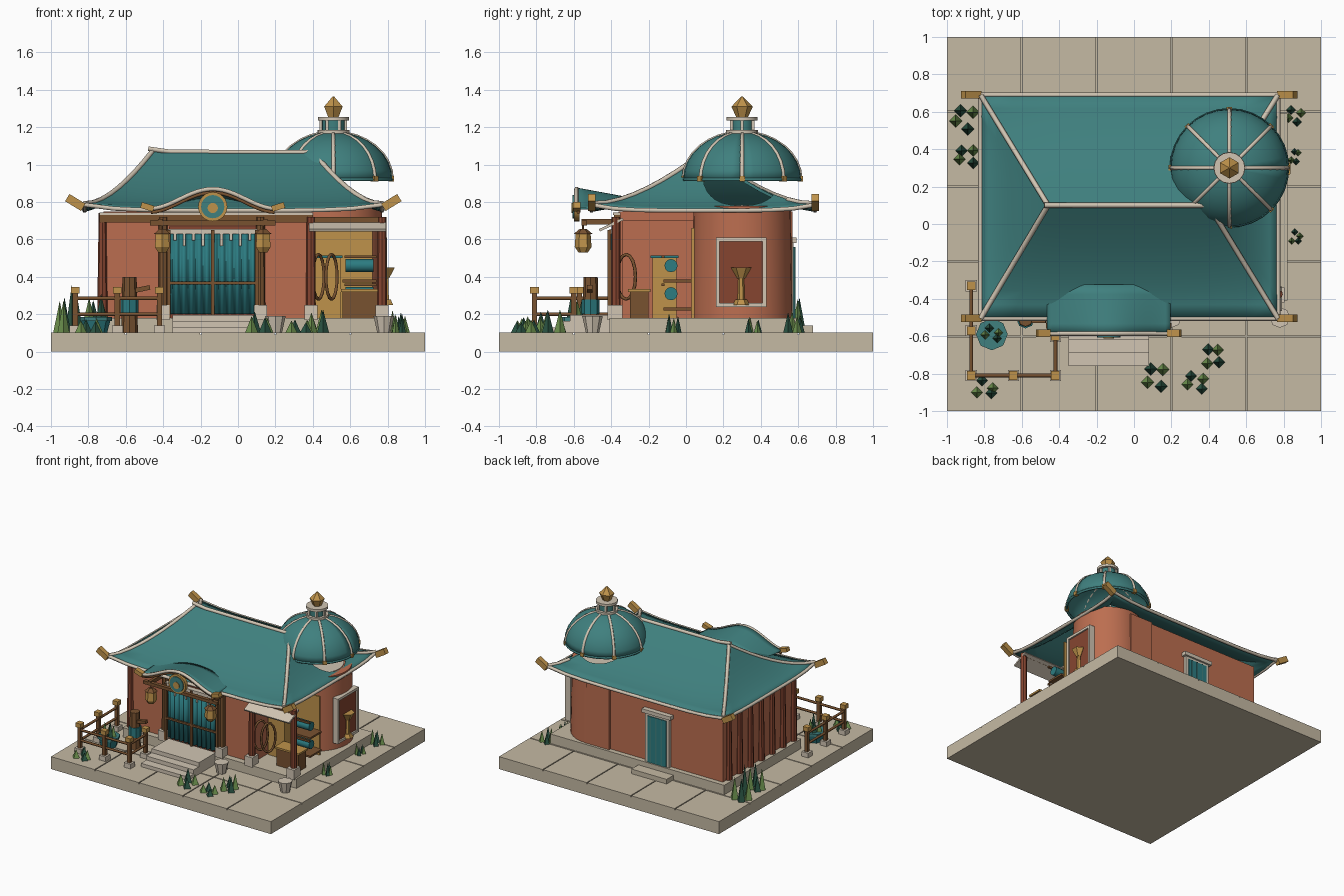
import bpy, bmesh, math, random
from mathutils import Vector, Matrix

if "Cube" in bpy.data.objects:
    bpy.data.objects.remove(bpy.data.objects["Cube"])
random.seed(4)

def mat(name, r, g, b):
    m = bpy.data.materials.new(name)
    m.diffuse_color = (r, g, b, 1)
    m.use_nodes = True
    m.node_tree.nodes["Principled BSDF"].inputs["Base Color"].default_value = m.diffuse_color
    return m

TEAL = mat("roof teal", .05, .215, .21)
CLOTH = mat("cloth teal", .025, .20, .22)
WALL = mat("terracotta", .50, .155, .08)
STONE = mat("sand stone", .56, .49, .37)
TRIM = mat("pale trim", .64, .56, .45)
GOLD = mat("gold", .52, .29, .07)
WOOD = mat("brown wood", .19, .085, .03)
RED = mat("dark red wood", .24, .06, .03)
DARKG = mat("dark green", .025, .095, .06)
LIGHTG = mat("light green", .16, .30, .08)

def add(name, bm, m, smooth=False):
    bmesh.ops.recalc_face_normals(bm, faces=bm.faces)
    me = bpy.data.meshes.new(name)
    bm.to_mesh(me); bm.free()
    me.materials.append(m)
    o = bpy.data.objects.new(name, me)
    bpy.context.collection.objects.link(o)
    if smooth:
        bpy.ops.object.select_all(action='DESELECT')
        o.select_set(True)
        bpy.context.view_layer.objects.active = o
        bpy.ops.object.shade_smooth_by_angle(angle=math.radians(40))
    return o

def box(name, x0, x1, y0, y1, z0, z1, m, rot=None):
    bm = bmesh.new()
    M = Matrix.Translation(((x0+x1)/2, (y0+y1)/2, (z0+z1)/2))
    if rot: M = M @ Matrix.Rotation(rot[1], 4, rot[0])
    bmesh.ops.create_cube(bm, size=1, matrix=M @ Matrix.Diagonal((x1-x0, y1-y0, z1-z0, 1)))
    return add(name, bm, m)

def cyl(name, x, y, z0, z1, r0, r1, n, m, smooth=False):
    bm = bmesh.new()
    bmesh.ops.create_cone(bm, cap_ends=True, segments=n, radius1=r0, radius2=r1, depth=z1-z0,
                          matrix=Matrix.Translation((x, y, (z0+z1)/2)))
    return add(name, bm, m, smooth)

def disc(name, x, y, z, r, d, n, m, axis='X'):
    bm = bmesh.new()
    bmesh.ops.create_cone(bm, cap_ends=True, segments=n, radius1=r, radius2=r, depth=d,
                          matrix=Matrix.Translation((x, y, z)) @ Matrix.Rotation(math.pi/2, 4, axis))
    return add(name, bm, m, True)

def tube(name, pts, r, m, cyclic=False):
    c = bpy.data.curves.new(name, 'CURVE')
    c.dimensions = '3D'; c.bevel_depth = r; c.bevel_resolution = 1; c.use_fill_caps = True
    s = c.splines.new('POLY'); s.points.add(len(pts)-1); s.use_cyclic_u = cyclic
    for p, q in zip(s.points, pts): p.co = (*q, 1)
    c.materials.append(m)
    o = bpy.data.objects.new(name, c)
    bpy.context.collection.objects.link(o)
    return o

def sheet(name, f, nu, nv, m, thick, smooth=True):
    bm = bmesh.new()
    g = [[bm.verts.new(f(i/nu, j/nv)) for j in range(nv+1)] for i in range(nu+1)]
    for i in range(nu):
        for j in range(nv):
            bm.faces.new((g[i][j], g[i+1][j], g[i+1][j+1], g[i][j+1]))
    o = add(name, bm, m, smooth)
    s = o.modifiers.new("thickness", 'SOLIDIFY'); s.thickness = thick; s.offset = 0
    return o

# paved base, five by five slabs
box("base", -1, 1, -1, 1, 0, .092, STONE)
for i in range(5):
    for j in range(5):
        x, y = -1+.4*i, -1+.4*j
        box("paving", x+.004*(i > 0), x+.4-.004*(i < 4), y+.004*(j > 0), y+.4-.004*(j < 4), .09, .102, STONE)
box("platform", -.76, .82, -.41, .59, .1, .18, STONE)
for i in range(3):
    box("step", -.35, .08, -.76+.07*i, -.4, .1, .13+.033*i, TRIM)

# walls: main hall, round tower and the strip joining them
box("hall_walls", -.72, .38, -.36, .55, .18, .75, WALL)
box("back_wall", .3, .51, .08, .57, .18, .75, WALL)
TX, TY = .51, .3
cyl("tower_wall", TX, TY, .18, .78, .27, .26, 32, WALL, True)
cyl("tower_ceiling", TX, TY, .775, .785, .2, .2, 24, TRIM)
box("front_beam", -.74, .4, -.385, -.35, .69, .73, WOOD)
box("front_beam_trim", -.74, .4, -.39, -.35, .73, .745, TRIM)
for y in (-.36, -.22, -.08, .06, .2, .34, .48):
    cyl("left_wall_post", -.725, y, .18, .74, .028, .02, 8, RED)
for x in (-.40, .12, .39, .77):
    cyl("front_post", x, -.375, .18, .72, .026, .024, 8, WOOD if x < .3 else RED)
    box("post_base", x-.035, x+.035, -.42, -.34, .17, .25, TRIM)

# hipped roof with concave slopes
X0, X1, Y0, Y1 = -.82, .77, -.505, .69
RA, RB = Vector((-.46, .1, 0)), Vector((.40, .1, 0))
C = [Vector((X0, Y0, 0)), Vector((X1, Y0, 0)), Vector((X1, Y1, 0)), Vector((X0, Y1, 0))]
TOPS = [RA, RB, RB, RA]
def roofpt(k, u, t):
    a, b = C[k].lerp(TOPS[k], t), C[(k+1) % 4].lerp(TOPS[(k+1) % 4], t)
    p = a.lerp(b, u)
    p.z = .755 + .305*t**1.5 + .03*abs(2*u-1)**5*(1-t)**3
    return p
bm = bmesh.new()
for k in range(4):
    g = [[bm.verts.new(roofpt(k, i/10, j/8)) for j in range(9)] for i in range(11)]
    for i in range(10):
        for j in range(8):
            q = [g[i][j], g[i+1][j], g[i+1][j+1], g[i][j+1]]
            bm.faces.new(q)
bmesh.ops.remove_doubles(bm, verts=bm.verts, dist=.0005)
bmesh.ops.dissolve_degenerate(bm, edges=bm.edges, dist=.0004)
roof = add("main_roof", bm, TEAL, True)
s = roof.modifiers.new("thickness", 'SOLIDIFY'); s.thickness = .016; s.offset = 0
cut = cyl("roof_opening_cutter", TX, TY, .6, 1.3, .21, .21, 24, TEAL)
cut.hide_render = True; cut.hide_viewport = True
b = roof.modifiers.new("opening", 'BOOLEAN'); b.object = cut; b.operation = 'DIFFERENCE'; b.solver = 'EXACT'
for k in range(4):
    up = Vector((0, 0, .008))
    pts = [roofpt(k, 0, j/8)+up for j in range(9)]
    if k == 2: pts = [p for p in pts if (p.xy-Vector((TX, TY))).length > .21 and p.y > TY]
    tube("hip_trim", pts, .014, TRIM)
    tube("eave_trim", [roofpt(k, i/10, 0) for i in range(11)], .013, TRIM)
    sx = 1 if C[k].x > 0 else -1
    x, y = C[k].x+sx*.05, C[k].y
    box("corner_finial", x-.05, x+.05, y-.02, y+.02, .775, .82, GOLD, ('Y', -sx*.55))
tube("ridge_trim", [RA+Vector((-.02, 0, 1.085)), RA+Vector((.1, 0, 1.068)),
                    RB+Vector((-.1, 0, 1.066)), RB+Vector((0, 0, 1.066))], .014, TRIM)

# dome with eight ribs and a crowning spire
def domept(a, h, r=.31, k=1.0):
    return Vector((TX+r*k*math.cos(a)*math.cos(h), TY+r*k*math.sin(a)*math.cos(h), .92+.25*k*math.sin(h)))
sheet("dome", lambda u, v: domept(u*math.tau, v*math.pi/2*.96), 32, 8, TEAL, .012)
tube("dome_rim", [domept(i*math.tau/32, 0) for i in range(32)], .01, TEAL, True)
for i in range(8):
    a = i*math.tau/8
    tube("dome_rib", [domept(a, h*math.pi/2/8, k=1.012) for h in range(8)], .011, TRIM)
    p = domept(a, 0)
    box("rib_foot", p.x-.015, p.x+.015, p.y-.015, p.y+.015, .91, .94, GOLD, ('Z', a))
for z0, z1, r, m in ((1.16, 1.185, .085, TRIM), (1.185, 1.235, .062, TEAL), (1.235, 1.255, .083, TRIM)):
    cyl("lantern_neck", TX, TY, z0, z1, r, r, 16, m, True)
for i in range(6):
    a = i*math.tau/6
    x, y = TX+.066*math.cos(a), TY+.066*math.sin(a)
    box("neck_post", x-.008, x+.008, y-.008, y+.008, 1.18, 1.24, TRIM)
cyl("spire_lower", TX, TY, 1.25, 1.31, .03, .057, 6, GOLD)
cyl("spire_upper", TX, TY, 1.31, 1.365, .057, .004, 6, GOLD)

# curved porch gable with round medallion
PX = -.135
def porch(u, v):
    s = 2*u-1
    bell = (.5+.5*math.cos(math.pi*s))**.9
    return Vector((PX+.33*s, -.585+.26*v, .765+.01*v+.105*bell*(1-.55*v)))
sheet("porch_roof", porch, 24, 5, TEAL, .014)
tube("porch_edge", [porch(i/24, 0) for i in range(25)], .013, TRIM)
tube("porch_gable_band", [porch(i/24, 0)+Vector((0, .01, -.02)) for i in range(25)], .01, WOOD)
disc("medallion_rim", PX, -.585, .775, .078, .03, 24, GOLD)
disc("medallion_face", PX, -.602, .775, .062, .009, 24, TEAL)
disc("medallion_boss", PX, -.608, .768, .028, .008, 12, GOLD)
box("porch_beam", -.47, .2, -.56, -.53, .675, .70, WOOD)
for sx in (-1, 1):
    x = PX+sx*.35
    box("porch_finial", x-.035, x+.035, -.605, -.565, .758, .79, GOLD, ('Y', -sx*.3))
    box("porch_bracket", PX+sx*.28-.012, PX+sx*.28+.012, -.56, -.35, .68, .71, WOOD)
    # hanging lanterns
    x = PX+sx*.27
    cyl("lantern_body_low", x, -.55, .53, .56, .025, .045, 6, GOLD)
    cyl("lantern_body", x, -.55, .56, .63, .045, .04, 6, GOLD)
    cyl("lantern_cap", x, -.55, .63, .655, .05, .02, 6, WOOD)
    cyl("lantern_cord", x, -.55, .655, .69, .005, .005, 6, WOOD)

# curtained doorway
box("door_recess", -.37, .1, -.37, -.355, .18, .67, RED)
sheet("door_curtain", lambda u, v: Vector((-.36+.45*u, -.39+.012*math.sin(u*math.tau*11), .2+.43*v)), 66, 1, CLOTH, .006)
box("curtain_rail", -.375, .105, -.41, -.37, .63, .655, TRIM)
for i in range(9):
    box("curtain_tab", -.345+.05*i, -.33+.05*i, -.412, -.404, .635-.04-.03*(i % 2), .635, TRIM)
box("door_bar", -.37, .1, -.42, -.405, .36, .375, WOOD)
for x in (-.37, -.135, .1):
    box("door_stile", x-.009, x+.009, -.42, -.4, .18, .65, WOOD)

# back door
box("back_door_frame", -.25, -.03, .54, .575, .18, .59, TRIM)
box("back_door_panel", -.225, -.055, .57, .58, .18, .56, CLOTH)
box("back_door_lintel", -.27, -.01, .54, .59, .58, .61, TRIM)
for i in range(3):
    box("back_door_slat", -.19+.05*i, -.18+.05*i, .575, .585, .18, .56, TEAL)
box("back_step", -.3, .02, .55, .68, .1, .14, STONE)

# tower window with a small carved stand
box("window_panel", .765, .785, .17, .42, .25, .60, RED)
for y in (.17, .42):
    box("window_jamb", .75, .797, y-.01, y+.01, .24, .61, TRIM)
for z in (.25, .60):
    box("window_rail", .75, .797, .16, .43, z-.01, z+.01, TRIM)
cyl("stand_stem", .79, .295, .26, .40, .02, .015, 6, GOLD)
cyl("stand_foot", .79, .295, .25, .28, .045, .03, 6, GOLD)
cyl("stand_bowl", .79, .295, .39, .45, .02, .055, 6, GOLD)

# open stall at the right front corner
box("stall_back", .38, .72, .03, .045, .18, .66, GOLD)
box("stall_side", .375, .39, -.34, .04, .18, .7, WALL)
box("awning", .38, .79, -.47, -.33, .672, .686, TRIM, ('X', .45))
box("stall_lintel", .38, .79, -.39, -.36, .69, .72, WOOD)
box("cabinet", .40, .55, -.18, -.05, .18, .5, GOLD)
box("cabinet_top", .39, .56, -.19, -.04, .5, .515, CLOTH)
box("counter", .56, .76, -.3, -.2, .18, .32, WOOD)
box("counter_top", .55, .77, -.31, -.19, .32, .335, GOLD)
for z in (.37, .52):
    box("shelf", .56, .74, -.12, .03, z-.15, z-.135, WOOD)
    disc("cloth_roll", .65, -.08, z-.06, .035, .15, 12, CLOTH, 'Y')
    box("rack_rail", .57, .74, -.13, -.115, z-.02, z-.005, WOOD)
for x in (.43, .50):
    tube("hoop", [(x+.03*math.cos(a*math.tau/16), -.32+.05*math.cos(a*math.tau/16), .40+.12*math.sin(a*math.tau/16))
                  for a in range(16)], .009, WOOD, True)
for x in (.2, .78):
    cyl("stone_bucket", x, -.5, .1, .19, .035, .055, 8, TRIM)

# fence
P = [(-.87, -.33), (-.87, -.57), (-.87, -.81), (-.645, -.81), (-.42, -.81), (-.42, -.6)]
for i, (x, y) in enumerate(P):
    box("fence_foot", x-.03, x+.03, y-.03, y+.03, .1, .14, TRIM)
    box("fence_post", x-.014, x+.014, y-.014, y+.014, .1, .32, WOOD)
    box("fence_cap", x-.023, x+.023, y-.023, y+.023, .31, .345, GOLD)
    if i < 5:
        for z in (.2, .285):
            tube("fence_rail", [(x, y, z), (*P[i+1], z)], .01, WOOD)

# training post and planter
cyl("training_post", -.58, -.51, .1, .40, .045, .038, 8, WOOD, True)
cyl("training_post_band", -.58, -.51, .2, .28, .048, .048, 8, CLOTH)
box("training_arm", -.58, -.47, -.53, -.50, .32, .345, WOOD, ('Y', -.2))
cyl("planter", -.76, -.59, .1, .175, .06, .08, 8, CLOTH)
cyl("planter_rim", -.76, -.59, .165, .185, .085, .085, 8, TEAL)

# low-poly spiky plants: x, y, ground, height, spread
for x, y, z, h, w in ((-.76, -.59, .18, .14, .04), (-.90, .56, .1, .26, .06), (-.89, .36, .1, .20, .05),
                   (.12, -.82, .1, .13, .06), (.42, -.71, .1, .13, .05), (.33, -.85, .1, .09, .05),
                   (-.80, -.88, .1, .09, .05), (.86, .58, .1, .13, .04), (.86, .36, .1, .10, .03), (.86, -.07, .1, .1, .03)):
    for i in range(4):
        a = i*math.tau/4+random.random()
        cyl("plant_spike", x+w*math.cos(a)*.9, y+w*math.sin(a)*.9, z, z+h*random.uniform(.6, 1),
            min(.035, w*.65), .001, 4, DARKG if i % 2 else LIGHTG)
